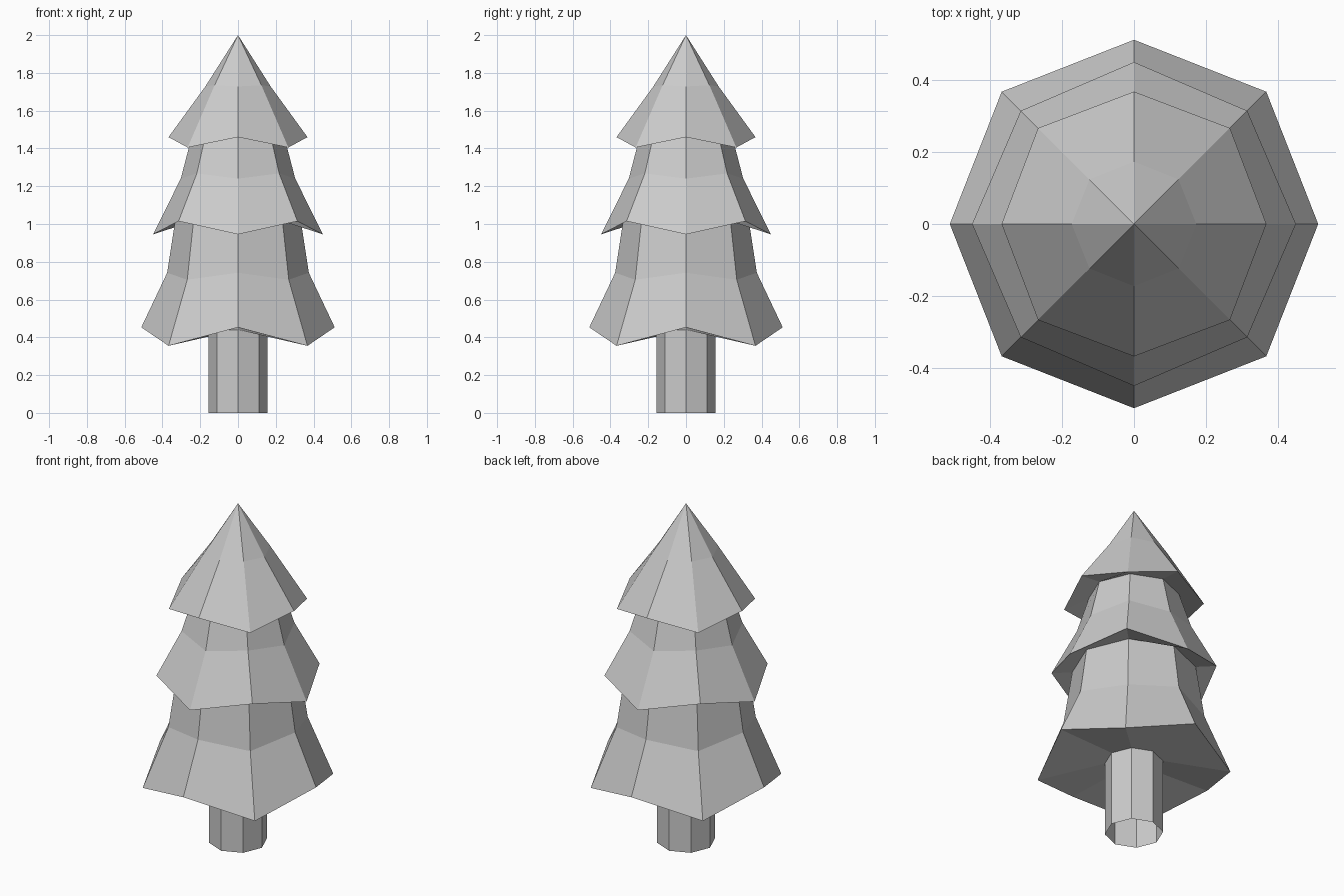
import bpy, bmesh, math

if "Cube" in bpy.data.objects:
    bpy.data.objects.remove(bpy.data.objects["Cube"])

SIDES = 8


def loft(name, rings, apex=None):
    """Skin octagonal rings; each ring = (r_axis, r_diagonal, z_axis, z_diagonal)."""
    bm = bmesh.new()
    loops = []
    for ra, rd, za, zd in rings:
        loop = []
        for i in range(SIDES):
            a = 2 * math.pi * i / SIDES
            r, z = (rd, zd) if i % 2 else (ra, za)
            loop.append(bm.verts.new((r * math.cos(a), r * math.sin(a), z)))
        loops.append(loop)
    for lo, hi in zip(loops, loops[1:]):
        for i in range(SIDES):
            j = (i + 1) % SIDES
            bm.faces.new((lo[i], lo[j], hi[j], hi[i]))
    if apex is not None:
        tip = bm.verts.new((0, 0, apex))
        top = loops[-1]
        for i in range(SIDES):
            bm.faces.new((top[i], top[(i + 1) % SIDES], tip))
    mesh = bpy.data.meshes.new(name)
    bm.to_mesh(mesh)
    bm.free()
    obj = bpy.data.objects.new(name, mesh)
    bpy.context.collection.objects.link(obj)
    return obj


# Trunk: open octagonal tube
loft("trunk", [(0.157, 0.157, 0, 0), (0.157, 0.157, 0.44, 0.44)])

# Foliage: three flared tiers with zigzag rims, in one skin
loft("foliage", [
    (0.157, 0.157, 0.44, 0.44),     # underside at trunk
    (0.512, 0.520, 0.453, 0.355),   # bottom tier rim
    (0.375, 0.380, 0.742, 0.705),
    (0.333, 0.333, 1.015, 1.015),
    (0.450, 0.445, 0.945, 1.015),   # middle tier rim
    (0.303, 0.308, 1.24, 1.268),
    (0.243, 0.243, 1.47, 1.47),
    (0.368, 0.377, 1.46, 1.405),    # top tier rim
    (0.173, 0.175, 1.728, 1.735),
], apex=2.0)
